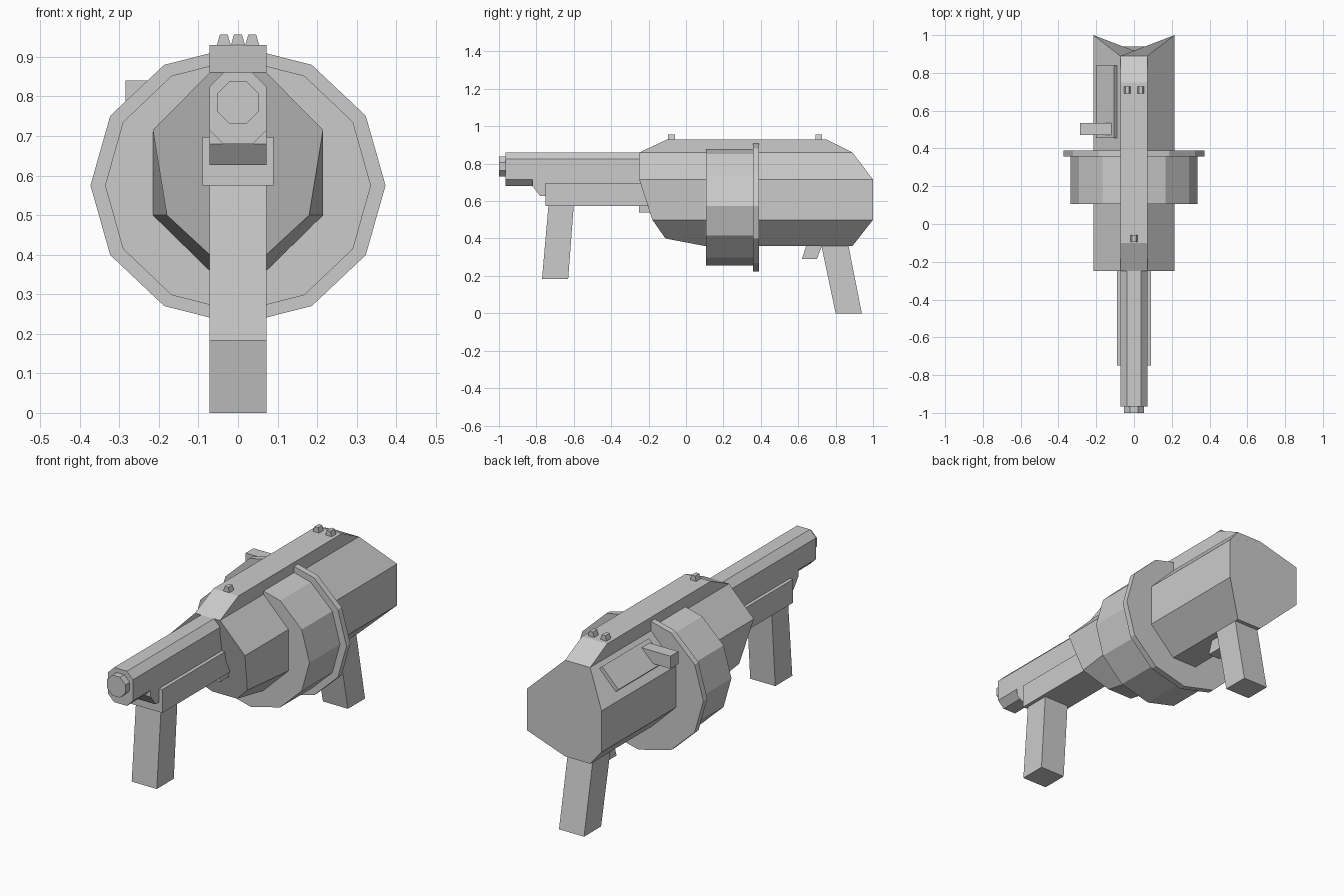
import bpy
from math import sin, cos, tan, radians, pi

if "Cube" in bpy.data.objects:
    bpy.data.objects.remove(bpy.data.objects["Cube"])


def make(name, verts, faces):
    mesh = bpy.data.meshes.new(name)
    mesh.from_pydata(verts, [], faces)
    mesh.validate()
    ob = bpy.data.objects.new(name, mesh)
    bpy.context.collection.objects.link(ob)
    # consistent outward normals
    import bmesh
    bm = bmesh.new()
    bm.from_mesh(mesh)
    bmesh.ops.recalc_face_normals(bm, faces=bm.faces)
    bm.to_mesh(mesh)
    bm.free()
    return ob


def loft(name, rings):
    """Skin a row of equal-sized closed rings and cap both ends."""
    n = len(rings[0])
    faces = [list(range(n)), list(range((len(rings) - 1) * n, len(rings) * n))]
    for r in range(len(rings) - 1):
        for i in range(n):
            j = (i + 1) % n
            faces.append([r * n + i, r * n + j, (r + 1) * n + j, (r + 1) * n + i])
    return make(name, [p for ring in rings for p in ring], faces)


def side_part(name, profile, x0, x1):
    """Extrude a (y, z) outline across x."""
    return loft(name, [[(x, y, z) for y, z in profile] for x in (x0, x1)])


def front_part(name, section, y0, y1):
    """Extrude an (x, z) outline along y."""
    return loft(name, [[(x, y, z) for x, z in section] for y in (y0, y1)])


def box(name, x0, x1, y0, y1, z0, z1):
    return side_part(name, [(y0, z0), (y1, z0), (y1, z1), (y0, z1)], x0, x1)


def mirrored(half):
    return half + [(-x, y, z) for x, y, z in reversed(half)]


def oval(rx, rz, zc, n=12):
    return [(rx * cos(2 * pi * i / n), zc + rz * sin(2 * pi * i / n)) for i in range(n)]


def octagon(h, zc, c):
    """Square of half size h with corners cut by c."""
    k = h - c
    return [(x, zc + z) for x, z in ((k, h), (h, k), (h, -k), (k, -h),
                                     (-k, -h), (-h, -k), (-h, k), (-k, h))]


W = 0.072

# main body: three stations from front to back
front = [(W, -0.25, 0.86), (0.215, -0.25, 0.715), (0.18, -0.18, 0.50), (W, -0.11, 0.40)]
middle = [(W, 0.10, 0.86), (0.215, 0.10, 0.715), (0.215, 0.10, 0.50), (W, 0.10, 0.36)]
rear = [(W, 0.89, 0.86), (0.215, 1.0, 0.715), (0.215, 1.0, 0.50), (W, 0.89, 0.36)]
loft("body", [mirrored(s) for s in (front, middle, rear)])

# raised spine along the top
side_part("top_spine", [(-0.25, 0.86), (-0.10, 0.93), (0.75, 0.93), (0.89, 0.86)], -W, W)

# drum and its rear flange
front_part("drum", oval(0.336, 0.32, 0.575), 0.107, 0.36)
front_part("drum_flange", oval(0.373, 0.352, 0.575), 0.358, 0.39)

# barrel, muzzle and the block beneath
front_part("barrel", [(0.037, 0.86), (W, 0.825), (W, 0.715), (0.037, 0.68),
                      (-0.037, 0.68), (-W, 0.715), (-W, 0.825), (-0.037, 0.86)], -0.965, -0.24)
front_part("muzzle", octagon(0.053, 0.785, 0.031), -1.0, -0.96)
side_part("under_barrel_block", [(-0.82, 0.715), (-0.82, 0.68), (-0.78, 0.627),
                                 (-0.24, 0.627), (-0.24, 0.715)], -W, W)
box("handguard", -0.09, 0.09, -0.75, -0.20, 0.575, 0.697)
box("handguard_foot", -W, W, -0.25, -0.16, 0.54, 0.58)

# grips and trigger
side_part("front_grip", [(-0.735, 0.58), (-0.60, 0.58), (-0.63, 0.183), (-0.77, 0.183)], -W, W)
side_part("rear_grip", [(0.72, 0.38), (0.865, 0.38), (0.94, 0.0), (0.80, 0.0)], -W, W)
side_part("trigger", [(0.645, 0.37), (0.73, 0.37), (0.70, 0.29), (0.62, 0.29)], -0.035, 0.035)

# tapered sight studs
for name, x, y in (("front_sight", 0, -0.077), ("rear_sight_right", 0.036, 0.71),
                   ("rear_sight_left", -0.036, 0.71)):
    front_part(name, [(x - 0.018, 0.928), (x + 0.018, 0.928),
                      (x + 0.010, 0.956), (x - 0.010, 0.956)], y - 0.018, y + 0.018)

# side panel lying on the left slope, with its handle
front_part("side_panel", [(-0.085, 0.835), (-0.105, 0.855), (-0.20, 0.76), (-0.18, 0.74)], 0.455, 0.84)
box("panel_handle", -0.285, -0.12, 0.47, 0.535, 0.775, 0.84)
